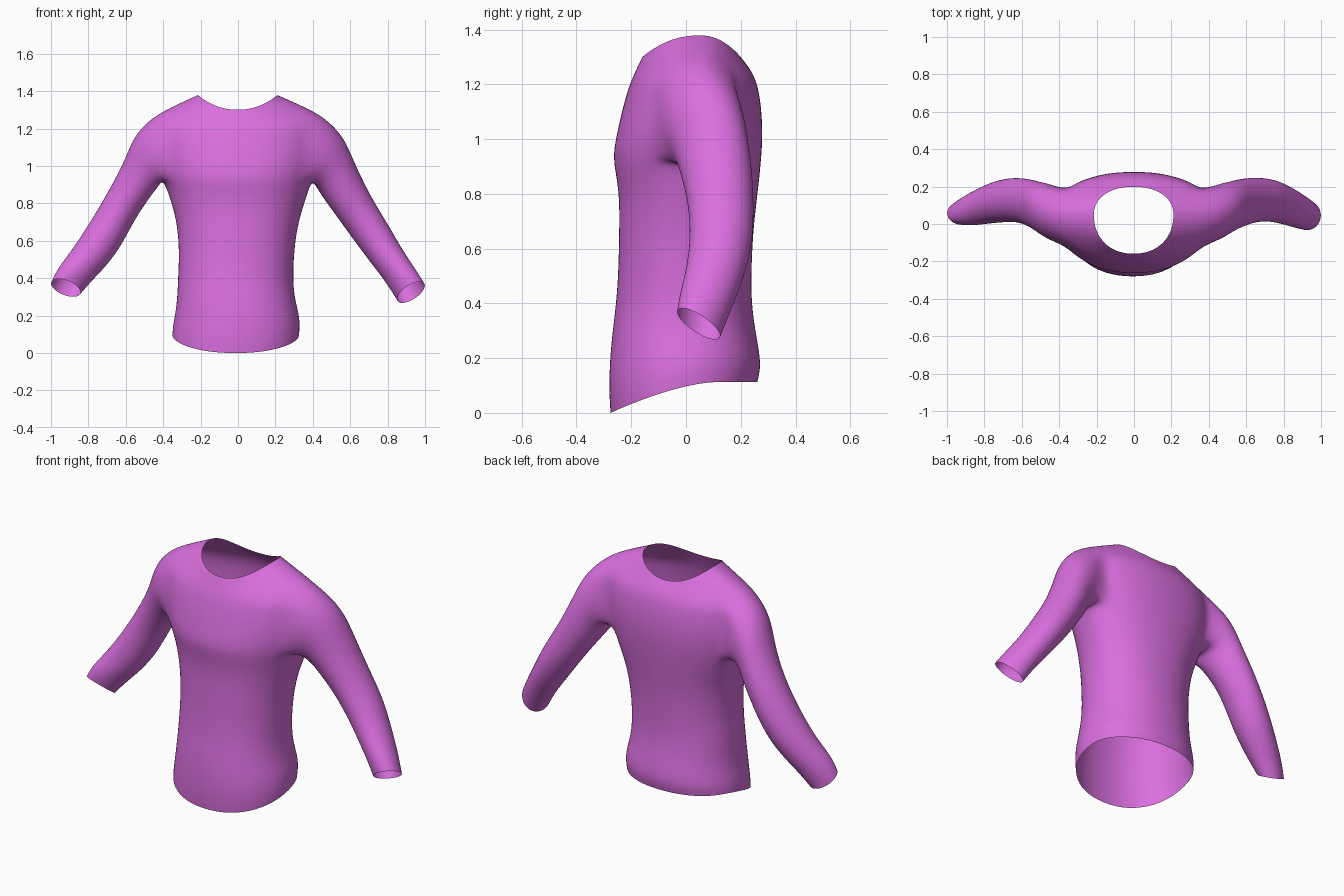
import bpy, bmesh, math
from mathutils import Vector

N = 32            # columns round the torso
HALF = 3          # armhole half width in columns
bm = bmesh.new()


def power(v, e):
    return math.copysign(abs(v) ** e, v)


def hem_curve(y):
    """Hem rises from the front towards the back."""
    return 0.113 * (1 - (max(0.0, 0.1 - y) / 0.376) ** 1.5)


# Torso rings: z, left x, right x, front y, back y, side y, side lift, lift power, hem weight
ROWS = [
    (0.000, -0.352, 0.328, -0.277, 0.262, -0.01, 0, 1, 1.0),
    (0.055, -0.350, 0.332, -0.281, 0.274, -0.01, 0, 1, 0.95),
    (0.150, -0.337, 0.328, -0.282, 0.270, -0.01, 0, 1, 0.6),
    (0.270, -0.326, 0.304, -0.273, 0.255, -0.01, 0, 1, 0.25),
    (0.400, -0.322, 0.295, -0.256, 0.240, 0.00, 0, 1, 0),
    (0.520, -0.316, 0.300, -0.248, 0.240, 0.00, 0, 1, 0),
    (0.640, -0.322, 0.313, -0.246, 0.245, 0.01, 0, 1, 0),
    (0.740, -0.338, 0.336, -0.244, 0.255, 0.02, 0, 1, 0),
    (0.840, -0.369, 0.369, -0.250, 0.267, 0.04, 0, 1, 0),
    (0.930, -0.402, 0.398, -0.270, 0.276, 0.05, 0, 1, 0),
    (1.010, -0.425, 0.425, -0.256, 0.281, 0.05, 0, 1, 0),
    (1.090, -0.435, 0.435, -0.238, 0.278, 0.05, 0, 1, 0),
    (1.160, -0.435, 0.435, -0.220, 0.270, 0.05, 0, 1, 0),
    (1.215, -0.420, 0.425, -0.201, 0.257, 0.05, 0.070, 6, 0),
    (1.260, -0.318, 0.318, -0.180, 0.233, 0.05, 0.075, 4, 0),
    (1.300, -0.216, 0.212, -0.160, 0.200, 0.05, 0.080, 2, 0),
]
ARMPIT, SHOULDER = 9, 13

grid = []
for z, xl, xr, yf, yb, cy, lift, p, hem in ROWS:
    ring = []
    for k in range(N):
        a = 2 * math.pi * k / N
        c, s = math.cos(a), math.sin(a)
        cx = (xl + xr) / 2
        x = cx + (xr - xl) / 2 * power(c, 0.92)
        y = cy + power(s, 0.92) * ((yb - cy) if s > 0 else (cy - yf))
        ring.append(bm.verts.new((x, y, z + lift * abs(c) ** p + hem * hem_curve(y))))
    grid.append(ring)

# Torso skin, leaving the two armholes open
hole_cols = {k % N for c in (0, N // 2) for k in range(c - HALF, c + HALF)}
for r in range(len(grid) - 1):
    for k in range(N):
        if ARMPIT <= r < SHOULDER and k in hole_cols:
            continue
        j = (k + 1) % N
        bm.faces.new((grid[r][k], grid[r][j], grid[r + 1][j], grid[r + 1][k]))

# Sleeve rings: outer x, z, inner x, z, front y, back y, backward drop
RIGHT = [
    (0.500, 1.228, 0.425, 0.875, -0.085, 0.218, 0),
    (0.572, 1.145, 0.460, 0.820, -0.045, 0.228, 0),
    (0.618, 1.030, 0.505, 0.760, -0.022, 0.242, 0),
    (0.705, 0.845, 0.570, 0.670, 0.010, 0.250, 0),
    (0.803, 0.690, 0.645, 0.567, 0.014, 0.246, 0),
    (0.875, 0.560, 0.720, 0.468, 0.000, 0.215, -0.01),
    (0.953, 0.442, 0.790, 0.382, -0.022, 0.168, -0.03),
    (1.000, 0.362, 0.850, 0.288, -0.034, 0.126, -0.045),
]
LEFT = [
    (-0.495, 1.230, -0.425, 0.890, -0.085, 0.218, 0),
    (-0.562, 1.150, -0.460, 0.845, -0.045, 0.228, 0),
    (-0.606, 1.030, -0.500, 0.790, -0.015, 0.240, 0),
    (-0.685, 0.880, -0.558, 0.700, 0.012, 0.250, 0),
    (-0.785, 0.710, -0.628, 0.565, 0.008, 0.242, 0),
    (-0.885, 0.555, -0.700, 0.468, 0.000, 0.205, -0.01),
    (-0.967, 0.450, -0.775, 0.395, -0.010, 0.155, -0.03),
    (-1.000, 0.372, -0.840, 0.325, -0.005, 0.122, -0.042),
]


def armhole(centre, side):
    """Armhole edge, from the shoulder point round the back to the front."""
    col = lambda j: (centre + side * j) % N
    path = [(SHOULDER, j) for j in range(0, HALF)]
    path += [(r, HALF) for r in range(SHOULDER, ARMPIT, -1)]
    path += [(ARMPIT, j) for j in range(HALF, -HALF, -1)]
    path += [(r, -HALF) for r in range(ARMPIT, SHOULDER)]
    path += [(SHOULDER, j) for j in range(-HALF, 0)]
    return [grid[r][col(j)] for r, j in path]


def sleeve(table, centre, side):
    prev = armhole(centre, side)
    n = len(prev)
    for ox, oz, ix, iz, yf, yb, drop in table:
        mid = Vector(((ox + ix) / 2, (yf + yb) / 2, (oz + iz) / 2))
        u = Vector(((ox - ix) / 2, 0, (oz - iz) / 2))
        v = Vector((0, (yb - yf) / 2, drop))
        ring = []
        for i in range(n):
            t = 2 * math.pi * i / n
            ring.append(bm.verts.new(mid + u * math.cos(t) + v * math.sin(t)))
        for i in range(n):
            j = (i + 1) % n
            bm.faces.new((prev[i], prev[j], ring[j], ring[i]))
        prev = ring


sleeve(RIGHT, 0, 1)
sleeve(LEFT, N // 2, -1)
bmesh.ops.recalc_face_normals(bm, faces=bm.faces[:])

# Shirt object
mesh = bpy.data.meshes.new("shirt")
bm.to_mesh(mesh)
bm.free()
for f in mesh.polygons:
    f.use_smooth = True
shirt = bpy.data.objects.new("shirt", mesh)
bpy.context.collection.objects.link(shirt)
sub = shirt.modifiers.new("smooth_cloth", 'SUBSURF')
sub.levels = sub.render_levels = 2

cloth = bpy.data.materials.new("purple_cloth")
cloth.diffuse_color = (0.70, 0.16, 0.74, 1)
mesh.materials.append(cloth)
